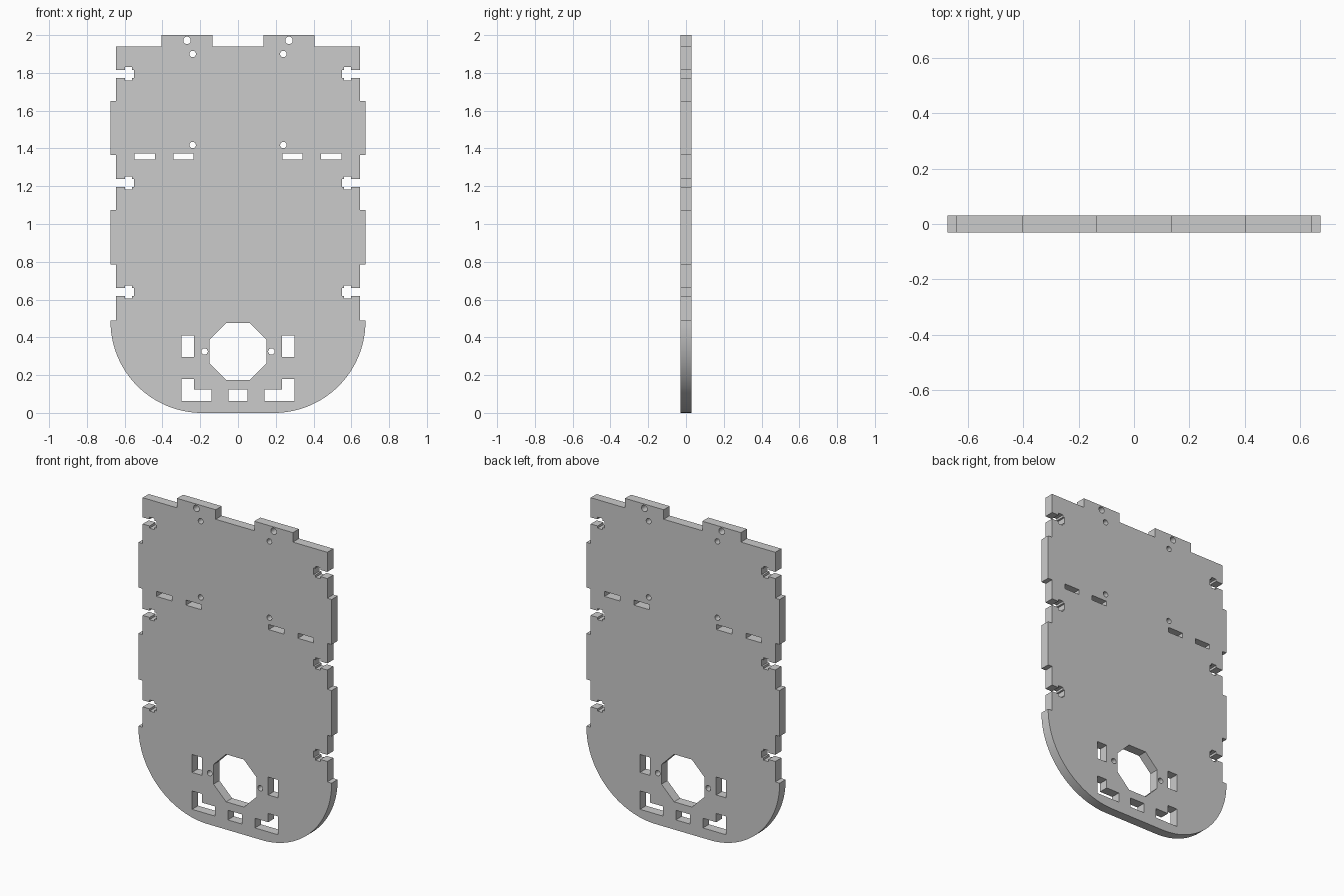
import bpy, bmesh
from math import sin, cos, pi, radians
from mathutils import Matrix

if "Cube" in bpy.data.objects:
    bpy.data.objects.remove(bpy.data.objects["Cube"])

HALF_THICKNESS = 0.03
EDGE, TAB = 0.645, 0.675          # half widths of the side edge and its tabs
NOTCHES = (0.64, 1.2175, 1.795)   # heights of the bolt notches


def mirror(points):
    return [(-x, z) for x, z in reversed(points)]


def rect(x0, x1, z0, z1):
    return [(x0, z0), (x1, z0), (x1, z1), (x0, z1)]


def ring(x, z, radius, sides=24):
    turn = [2 * pi * (i + 0.5) / sides for i in range(sides)]
    return [(x + radius * cos(a), z + radius * sin(a)) for a in turn]


def bolt_notch(z):
    """T-slot cut inwards from the side edge, with a pocket for a nut."""
    half = [(EDGE, 0.021), (0.597, 0.021), (0.597, 0.035),
            (0.562, 0.035), (0.562, 0.021), (0.55, 0.021)]
    return [(x, z - h) for x, h in half] + [(x, z + h) for x, h in reversed(half)]


def side_tab(z0, z1):
    return [(EDGE, z0), (TAB, z0), (TAB, z1), (EDGE, z1)]


# Right half of the outline, from the rounded bottom up to the top tab
radius, steps = 0.485, 32
arc = [-pi / 2 + pi / 2 * i / steps for i in range(steps + 1)]
half = [(TAB - radius + radius * cos(a), radius + radius * sin(a)) for a in arc]
half[-1] = (TAB, 0.49)
half.append((EDGE, 0.49))
half += bolt_notch(NOTCHES[0]) + side_tab(0.785, 1.075)
half += bolt_notch(NOTCHES[1]) + side_tab(1.365, 1.65)
half += bolt_notch(NOTCHES[2])
half += [(EDGE, 1.94), (0.405, 1.94), (0.405, 2), (0.135, 2), (0.135, 1.94)]
outline = half + mirror(half)

# Openings that appear on both sides
paired = [
    ring(0.27, 1.972, 0.02), ring(0.24, 1.9, 0.017),
    ring(0.24, 1.418, 0.017), ring(0.177, 0.325, 0.017),
    rect(0.235, 0.342, 1.342, 1.374), rect(0.44, 0.548, 1.342, 1.374),
    rect(0.232, 0.3, 0.297, 0.41),
    [(0.14, 0.064), (0.3, 0.064), (0.3, 0.18),
     (0.232, 0.18), (0.232, 0.125), (0.14, 0.125)],
]
# Central octagon and the slot below it
openings = [ring(0, 0.325, 0.15 / cos(pi / 8), 8), rect(-0.05, 0.05, 0.064, 0.125)]
for shape in paired:
    openings += [shape, mirror(shape)]

# Filled and extruded profile
curve = bpy.data.curves.new("panel_profile", "CURVE")
curve.dimensions = "2D"
curve.fill_mode = "BOTH"
curve.extrude = HALF_THICKNESS
for loop in [outline] + openings:
    spline = curve.splines.new("POLY")
    spline.points.add(len(loop) - 1)
    for point, (x, z) in zip(spline.points, loop):
        point.co = (x, z, 0, 1)
    spline.use_cyclic_u = True

panel = bpy.data.objects.new("slotted_panel", curve)
bpy.context.collection.objects.link(panel)
bpy.ops.object.select_all(action="DESELECT")
panel.select_set(True)
bpy.context.view_layer.objects.active = panel
bpy.ops.object.convert(target="MESH")
panel = bpy.context.view_layer.objects.active

# Stand the panel upright, weld it and merge the flat faces
bm = bmesh.new()
bm.from_mesh(panel.data)
bm.transform(Matrix.Rotation(radians(90), 4, "X"))
bmesh.ops.remove_doubles(bm, verts=bm.verts, dist=0.0001)
bmesh.ops.recalc_face_normals(bm, faces=bm.faces)
bm.to_mesh(panel.data)
bm.free()
bpy.ops.object.shade_smooth_by_angle(angle=radians(30))
